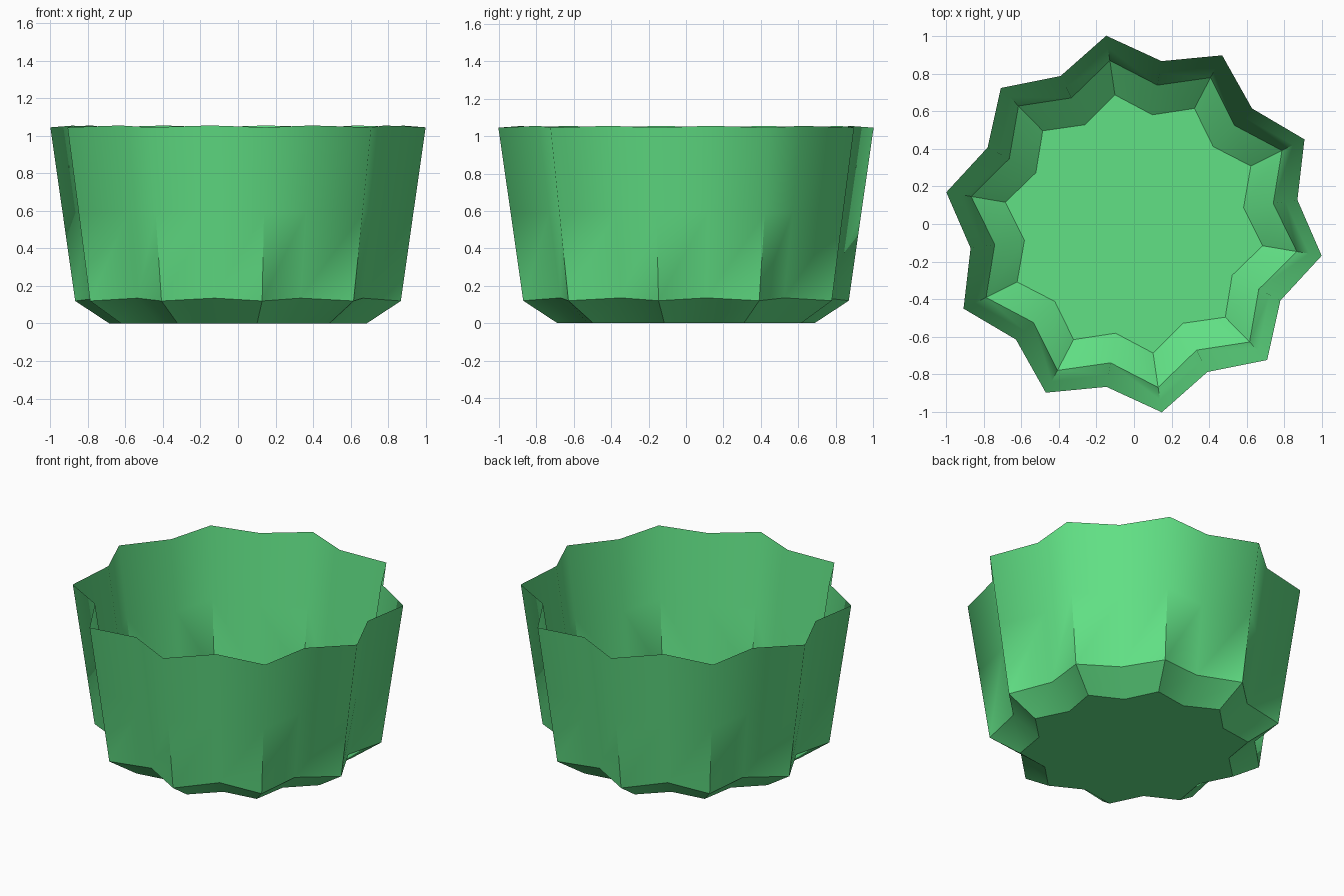
import bpy, bmesh
from math import sin, cos, radians

cube = bpy.data.objects.get("Cube")
if cube:
    bpy.data.objects.remove(cube, do_unlink=True)

# Single green material
green = bpy.data.materials.new("leaf green")
green.use_nodes = True
color = (0.12, 0.75, 0.235, 1)
green.diffuse_color = color
green.node_tree.nodes["Principled BSDF"].inputs["Base Color"].default_value = color

POINTS = 10
TURN = radians(26.4)

# Star rings from base to rim: tip radius, valley radius, tip height, valley height
RINGS = [
    (0.695, 0.59, 0.0, 0.0),
    (0.88, 0.75, 0.12, 0.135),
    (0.947, 0.815, 0.585, 0.595),
    (1.014, 0.88, 1.045, 1.055),
]


def star_ring(bm, tip_r, valley_r, tip_z, valley_z):
    verts = []
    for i in range(POINTS * 2):
        angle = TURN + radians(180 / POINTS) * i
        r, z = (valley_r, valley_z) if i % 2 else (tip_r, tip_z)
        verts.append(bm.verts.new((r * cos(angle), r * sin(angle), z)))
    return verts


# Open fluted cup: floor, slanted foot and thin wall
bm = bmesh.new()
rings = [star_ring(bm, *ring) for ring in RINGS]
floor = bm.faces.new(rings[0][::-1])
for low, high in zip(rings, rings[1:]):
    for i in range(POINTS * 2):
        j = (i + 1) % (POINTS * 2)
        face = bm.faces.new((low[i], low[j], high[j], high[i]))
        face.smooth = True

# Crisp floor and foot outlines
for ring in rings[:2]:
    for i, vert in enumerate(ring):
        bm.edges.get((vert, ring[i - 1])).smooth = False

# Crisp tip ridges on the foot and lower wall, softening toward the rim
for low, high in zip(rings[:2], rings[1:3]):
    for i in range(0, POINTS * 2, 2):
        bm.edges.get((low[i], high[i])).smooth = False

mesh = bpy.data.meshes.new("fluted_cup")
bm.to_mesh(mesh)
bm.free()
mesh.materials.append(green)
cup = bpy.data.objects.new("fluted_cup", mesh)
bpy.context.collection.objects.link(cup)
